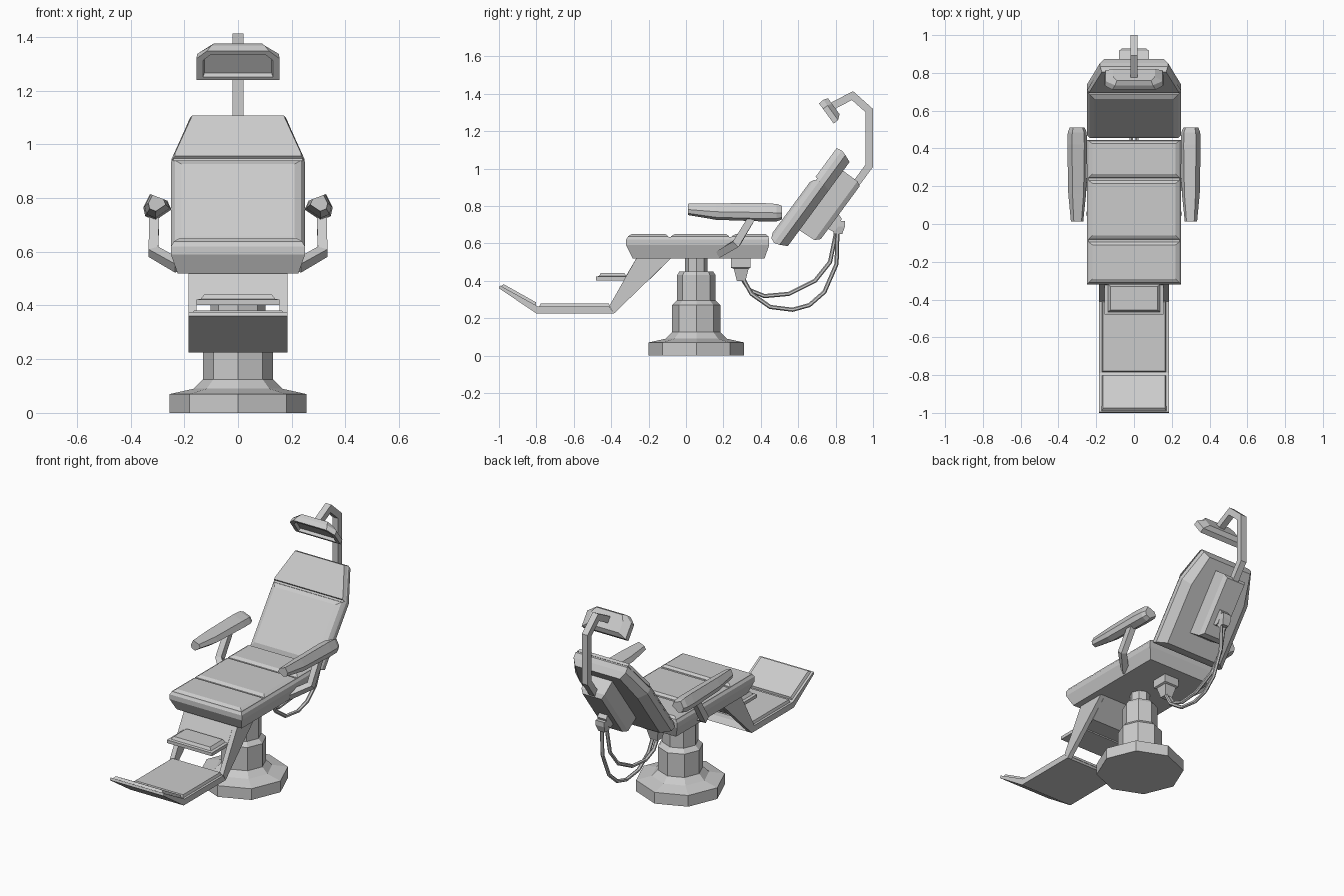
import bpy, bmesh, math
from mathutils import Vector

if "Cube" in bpy.data.objects:
    bpy.data.objects.remove(bpy.data.objects["Cube"], do_unlink=True)

grey = bpy.data.materials.new("light_grey")
grey.use_nodes = True
COLOUR = (0.6, 0.6, 0.6, 1)
grey.diffuse_color = COLOUR
grey.node_tree.nodes["Principled BSDF"].inputs["Base Color"].default_value = COLOUR


def loft(name, rings):
    """Skin matching rings of points and cap both ends."""
    bm = bmesh.new()
    loops = [[bm.verts.new(p) for p in ring] for ring in rings]
    n = len(loops[0])
    for a, b in zip(loops, loops[1:]):
        for i in range(n):
            j = (i + 1) % n
            bm.faces.new((a[i], a[j], b[j], b[i]))
    bm.faces.new(loops[0])
    bm.faces.new(loops[-1])
    bmesh.ops.recalc_face_normals(bm, faces=bm.faces)
    mesh = bpy.data.meshes.new(name)
    bm.to_mesh(mesh)
    bm.free()
    mesh.materials.append(grey)
    obj = bpy.data.objects.new(name, mesh)
    bpy.context.collection.objects.link(obj)
    return obj


def side_prism(name, profile, x0, x1):
    """Extrude a (y, z) profile across x."""
    return loft(name, [[(x, y, z) for y, z in profile] for x in (x0, x1)])


def rect(hx, a, b):
    return [(-hx, a), (hx, a), (hx, b), (-hx, b)]


def level_stack(name, layers):
    """Stack of rectangles: half width, y start, y end, z."""
    return loft(name, [[(x, y, z) for x, y in rect(h, a, b)] for h, a, b, z in layers])


def framed(origin, up, out):
    """Map (x, along, outward) coordinates into a tilted frame."""
    o, u, w = Vector(origin), Vector(up).normalized(), Vector(out).normalized()
    return lambda x, t, n: o + Vector((x, 0, 0)) + u * t + w * n


def tube(name, points, radius, sides):
    """Sweep a regular section along a path, mitred at the bends."""
    pts = [Vector(p) for p in points]
    rings = []
    for i, p in enumerate(pts):
        d0 = (pts[i] - pts[i - 1]).normalized() if i else (pts[1] - pts[0]).normalized()
        d1 = (pts[i + 1] - pts[i]).normalized() if i < len(pts) - 1 else d0
        d = (d0 + d1).normalized()
        ref = Vector((1, 0, 0)) if abs(d.x) < 0.8 else Vector((0, 1, 0))
        side = (ref - d * ref.dot(d)).normalized()
        up = d.cross(side)
        grow = 1 / max(d.dot(d1), 0.5)
        ring = []
        for k in range(sides):
            a = math.tau * (k + 0.5) / sides
            ring.append(p + side * math.cos(a) * radius + up * math.sin(a) * radius * grow)
        rings.append(ring)
    return loft(name, rings)


# Pedestal: octagonal foot, stepped column and post
pedestal = [(0.255, 0), (0.255, 0.07), (0.165, 0.09), (0.13, 0.125), (0.13, 0.27),
            (0.103, 0.295), (0.103, 0.43), (0.09, 0.45), (0.06, 0.45), (0.06, 0.53)]
loft("pedestal", [[(r * math.sin(k * math.tau / 8), 0.055 + r * math.cos(k * math.tau / 8), z)
                   for k in range(8)] for r, z in pedestal])

# Seat base and its three cushion panels
level_stack("seat_base", [(0.225, -0.285, 0.42, 0.52), (0.25, -0.32, 0.445, 0.59),
                          (0.25, -0.32, 0.445, 0.62), (0.24, -0.31, 0.44, 0.635)])
for i, (a, b) in enumerate([(-0.315, -0.09), (-0.085, 0.235), (0.24, 0.445)]):
    level_stack(f"seat_cushion_{i + 1}", [(0.245, a, b, 0.62), (0.24, a + 0.005, b - 0.005, 0.638),
                                          (0.22, a + 0.025, b - 0.02, 0.65)])

# Reclined backrest
back = framed((0, 0.446, 0.62), (0, 0.592, 0.806), (0, -0.806, 0.592))


def back_ring(h, h_top, t0, t1, t2, n):
    outline = [(-h, t0), (h, t0), (h, t1), (h_top, t2), (-h_top, t2), (-h, t1)]
    return [back(x, t, n) for x, t in outline]


loft("backrest_shell", [back_ring(0.24, 0.17, 0.01, 0.41, 0.605, -0.012),
                        back_ring(0.25, 0.18, 0.0, 0.41, 0.614, -0.03),
                        back_ring(0.25, 0.18, 0.01, 0.41, 0.605, -0.06),
                        back_ring(0.2, 0.155, 0.03, 0.4, 0.588, -0.1)])
loft("backrest_cushion", [[back(x, t, n) for x, t in rect(h, a, b)] for h, a, b, n in
                          [(0.245, 0.005, 0.405, -0.02), (0.235, 0.012, 0.4, -0.004),
                           (0.21, 0.04, 0.375, 0.008)]])
loft("headrest_cushion", [back_ring(0.247, 0.177, 0.412, 0.42, 0.612, -0.02),
                          back_ring(0.235, 0.17, 0.417, 0.43, 0.606, 0.0)])

# Motor housing and plug behind the backrest
loft("motor_housing", [[back(x, t, n) for x, t in rect(h, a, b)] for h, a, b, n in
                       [(0.08, 0.135, 0.53, -0.09), (0.08, 0.14, 0.53, -0.195),
                        (0.065, 0.165, 0.515, -0.22)]])
loft("cable_plug", [[back(x, t, n) for x, t in rect(0.03, a, b)] for a, b, n in
                    [(0.23, 0.33, -0.21), (0.235, 0.32, -0.245), (0.25, 0.28, -0.255)]])
level_stack("cable_socket", [(0.022, 0.79, 0.835, 0.65), (0.03, 0.78, 0.85, 0.69), (0.03, 0.78, 0.85, 0.72)])

# Connector under the seat
level_stack("under_seat_connector", [(0.025, 0.272, 0.318, 0.4), (0.04, 0.255, 0.335, 0.465),
                                     (0.052, 0.24, 0.345, 0.47), (0.052, 0.24, 0.345, 0.53)])

# Hanging cables
cable_paths = {
    "outer_cable": (0.014, [(0.81, 0.67), (0.805, 0.49), (0.74, 0.34), (0.66, 0.27), (0.57, 0.245),
                            (0.45, 0.26), (0.35, 0.33), (0.3, 0.42)]),
    "inner_cable": (-0.014, [(0.805, 0.67), (0.77, 0.5), (0.69, 0.4), (0.55, 0.33),
                             (0.42, 0.318), (0.34, 0.35), (0.295, 0.42)])}
for name, (x, path) in cable_paths.items():
    tube(name, [(x, y, z) for y, z in path], 0.011, 6)

# Lamp arm and lamp head with a recessed face
tube("lamp_arm", [(0, y, z) for y, z in [(0.895, 0.9), (0.98, 1.015), (0.98, 1.31), (0.89, 1.39), (0.785, 1.335)]],
     0.028, 4)
lamp = framed((0, 0.75, 1.295), (0, -0.59, 0.81), (0, -0.81, -0.59))


def lamp_ring(h, h_top, v0, v1, v2, n):
    outline = [(-h, v0), (h, v0), (h, v1), (h_top, v2), (-h_top, v2), (-h, v1)]
    return [lamp(x, v, n) for x, v in outline]


loft("lamp_head", [lamp_ring(0.11, 0.09, -0.045, 0.025, 0.06, -0.055),
                   lamp_ring(0.152, 0.1, -0.066, 0.03, 0.068, -0.03),
                   lamp_ring(0.155, 0.115, -0.068, 0.03, 0.066, 0.0),
                   lamp_ring(0.13, 0.1, -0.055, 0.022, 0.05, 0.0),
                   lamp_ring(0.125, 0.095, -0.05, 0.02, 0.045, -0.018)])

# Armrests with bent supports, one each side
arm_section = [(0.05, -0.002), (0.025, 0.048), (-0.04, 0.023), (-0.055, -0.01), (0.005, -0.05), (0.042, -0.035)]
arm_stations = [(0.012, 0.62, 0.782), (0.16, 0.9, 0.771), (0.42, 1, 0.767), (0.485, 0.95, 0.765), (0.512, 0.75, 0.765)]
for side, label in ((1, "left"), (-1, "right")):
    loft(f"{label}_armrest", [[(side * (0.303 + x * s), y, zc + z * s) for x, z in arm_section]
                              for y, s, zc in arm_stations])
    tube(f"{label}_arm_support", [(side * x, y, z) for x, y, z in
                                  [(0.312, 0.36, 0.75), (0.315, 0.27, 0.6), (0.22, 0.18, 0.545)]], 0.027, 4)

    # Leg rest side rails leave an opening below the step
    side_prism(f"{label}_leg_rail", [(-0.26, 0.53), (-0.07, 0.53), (-0.385, 0.225), (-0.41, 0.265)],
               side * 0.155, side * 0.185)

# Upper leg panel, footplate and pads
side_prism("leg_panel", [(-0.26, 0.53), (-0.07, 0.53), (-0.19, 0.41), (-0.33, 0.41)], -0.156, 0.156)
side_prism("footplate", [(-0.385, 0.225), (-0.8, 0.225), (-1, 0.36), (-0.995, 0.375), (-0.79, 0.262), (-0.41, 0.262)],
           -0.185, 0.185)
level_stack("calf_pad", [(0.172, -0.785, -0.405, 0.258), (0.165, -0.778, -0.412, 0.278)])
toe = framed((0, -0.79, 0.262), (0, -0.205, 0.115), (0, 0.115, 0.205))
loft("toe_pad", [[toe(x, t, n) for x, t in rect(h, a, b)] for h, a, b, n in
                 [(0.172, 0.012, 0.228, -0.004), (0.163, 0.02, 0.22, 0.014)]])

# Small step
level_stack("step", [(0.155, -0.48, -0.3, 0.402), (0.155, -0.48, -0.3, 0.422), (0.138, -0.465, -0.32, 0.425),
                     (0.125, -0.455, -0.33, 0.442)])
